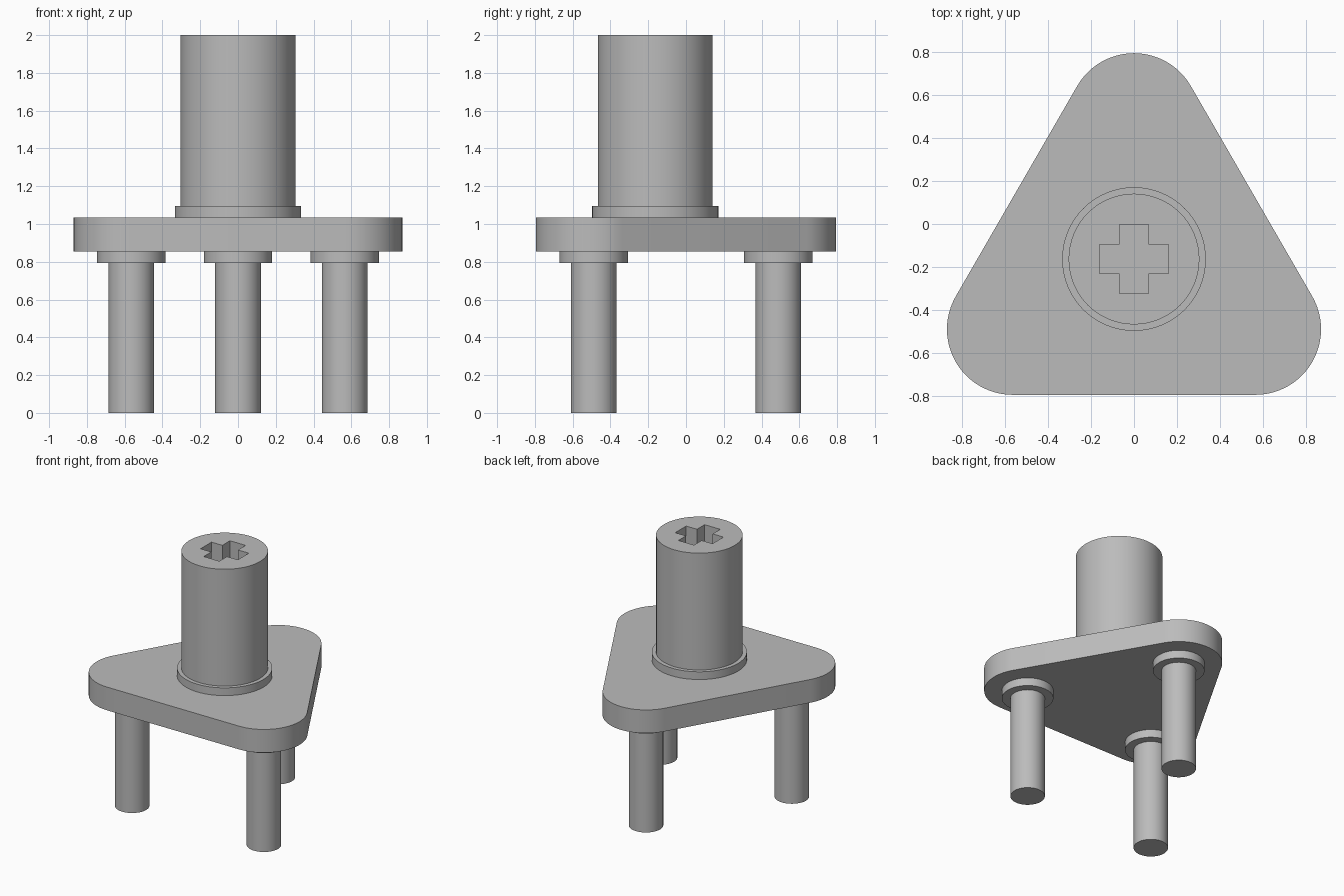
import bpy, bmesh
from math import cos, sin, pi, radians

cube = bpy.data.objects.get("Cube")
if cube:
    bpy.data.objects.remove(cube, do_unlink=True)

CENTRE_Y = -0.163      # axis of the column and of the leg circle
LEG_CIRCLE = 0.652
CORNER = 0.305

grey = bpy.data.materials.new("mid grey")
grey.use_nodes = True
grey.diffuse_color = (0.5, 0.5, 0.5, 1)
grey.node_tree.nodes["Principled BSDF"].inputs["Base Color"].default_value = (0.5, 0.5, 0.5, 1)


def prism(name, outline, z0, z1):
    """Extrude a closed 2D outline from z0 to z1."""
    bm = bmesh.new()
    base = bm.faces.new([bm.verts.new((x, y, z0)) for x, y in outline])
    top = bmesh.ops.extrude_face_region(bm, geom=[base])["geom"]
    bmesh.ops.translate(bm, vec=(0, 0, z1 - z0),
                        verts=[v for v in top if isinstance(v, bmesh.types.BMVert)])
    bmesh.ops.recalc_face_normals(bm, faces=bm.faces)
    mesh = bpy.data.meshes.new(name)
    bm.to_mesh(mesh)
    bm.free()
    mesh.materials.append(grey)
    ob = bpy.data.objects.new(name, mesh)
    bpy.context.collection.objects.link(ob)
    return ob


def arc(cx, cy, r, start, sweep, n):
    return [(cx + r * cos(start + sweep * i / n), cy + r * sin(start + sweep * i / n))
            for i in range(n + 1)]


def cylinder(name, cx, cy, r, z0, z1, n=64):
    return prism(name, arc(cx, cy, r, 0, 2 * pi, n)[:-1], z0, z1)


# Three corner centres, starting at the back and going anticlockwise
angles = [radians(a) for a in (90, 210, 330)]
corners = [(LEG_CIRCLE * cos(a), CENTRE_Y + LEG_CIRCLE * sin(a)) for a in angles]

# Rounded triangular plate
outline = []
for a, (x, y) in zip(angles, corners):
    outline += arc(x, y, CORNER, a - pi / 3, 2 * pi / 3, 24)
parts = [prism("triangle_plate", outline, 0.855, 1.035)]

# Legs with collars
for side, (x, y) in zip(("back", "right", "left"), corners):
    parts.append(cylinder(side + "_leg", x, y, 0.121, 0, 0.795))
    parts.append(cylinder(side + "_leg_collar", x, y, 0.181, 0.793, 0.857))

# Column with its flange
parts.append(cylinder("column_flange", 0, CENTRE_Y, 0.334, 1.033, 1.095))
column = cylinder("column", 0, CENTRE_Y, 0.304, 1.05, 2)
parts.append(column)

# Cross-shaped socket cut into the column
arm, half = 0.16, 0.067
quarter = [(arm, -half), (arm, half), (half, half)]
cross = []
for k in range(4):
    c, s = round(cos(k * pi / 2)), round(sin(k * pi / 2))
    cross += [(c * x - s * y, CENTRE_Y + s * x + c * y) for x, y in quarter]
cutter = prism("socket_cutter", cross, 1.1, 2.1)
cut = column.modifiers.new("socket", 'BOOLEAN')
cut.operation = 'DIFFERENCE'
cut.solver = 'EXACT'
cut.object = cutter
bpy.context.view_layer.objects.active = column
bpy.ops.object.modifier_apply(modifier="socket")
bpy.data.objects.remove(cutter, do_unlink=True)

# Smooth curved walls, sharp rims
bpy.ops.object.select_all(action='DESELECT')
for ob in parts:
    ob.select_set(True)
bpy.context.view_layer.objects.active = parts[0]
bpy.ops.object.shade_smooth_by_angle(angle=radians(30))
